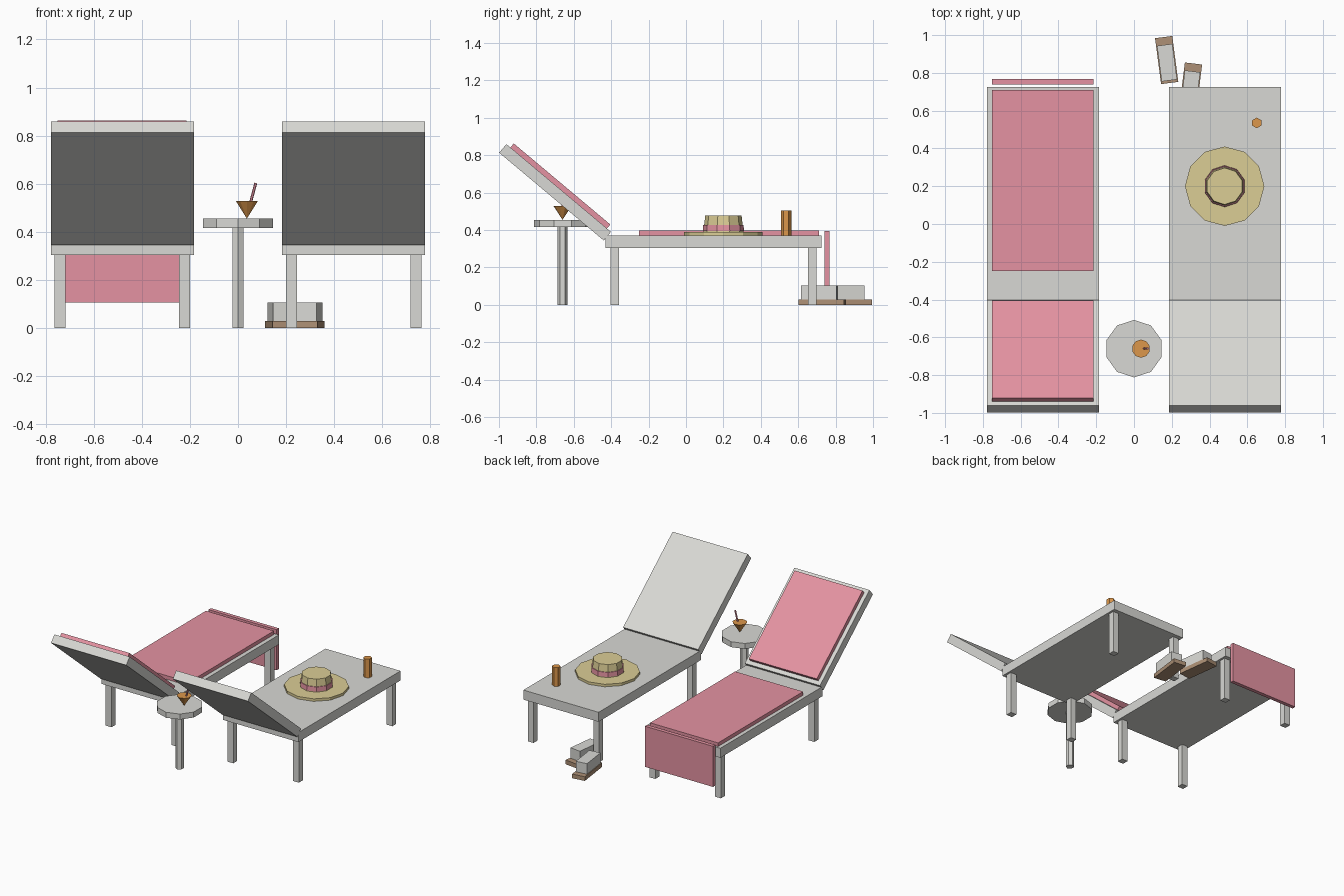
import bpy
from math import radians, sin, cos
from mathutils import Vector

if "Cube" in bpy.data.objects:
    bpy.data.objects.remove(bpy.data.objects["Cube"], do_unlink=True)


def material(name, rgb):
    m = bpy.data.materials.new(name)
    m.use_nodes = True
    m.diffuse_color = (*rgb, 1)
    m.node_tree.nodes["Principled BSDF"].inputs["Base Color"].default_value = (*rgb, 1)
    return m


WHITE = material("off_white", (0.69, 0.69, 0.66))
PINK = material("towel_pink", (0.78, 0.29, 0.36))
ORANGE = material("orange", (0.72, 0.31, 0.07))
STRAW = material("straw_yellow", (0.71, 0.61, 0.30))
BROWN = material("sole_brown", (0.42, 0.28, 0.18))


def finish(name, mat):
    o = bpy.context.object
    o.name = name
    o.data.materials.append(mat)
    return o


def box(name, mat, center, size, rot=(0, 0, 0)):
    bpy.ops.mesh.primitive_cube_add(size=1, location=center, rotation=rot)
    o = finish(name, mat)
    o.scale = size
    return o


def prism(name, mat, x, y, z0, z1, r0, r1, sides):
    bpy.ops.mesh.primitive_cone_add(vertices=sides, radius1=r0, radius2=r1,
                                    depth=z1 - z0, location=(x, y, (z0 + z1) / 2))
    return finish(name, mat)


# Loungers: deck, four legs and a reclined back
TILT = radians(-40)
BACK = Vector((0, -0.70, 0.602))
NORMAL = Vector((0, sin(-TILT), cos(TILT)))
DECK_TOP = 0.372
WIDTH = 0.594

for side, cx in (("right", -0.481), ("left", 0.481)):
    box(side + "_lounger_deck", WHITE, (cx, 0.147, 0.338), (WIDTH, 1.154, 0.068))
    box(side + "_lounger_back", WHITE, BACK + Vector((cx, 0, 0)),
        (WIDTH, 0.73, 0.06), (TILT, 0, 0))
    for sx in (-1, 1):
        for end, y in (("front", -0.381), ("rear", 0.674)):
            box(f"{side}_lounger_{end}_leg", WHITE,
                (cx + sx * 0.259, y, 0.152), (0.046, 0.045, 0.304))

# Towel: seat, hanging end and back
TX, TW = -0.482, 0.537
box("towel_seat", PINK, (TX, 0.23, 0.385), (TW, 0.96, 0.026))
box("towel_hanging_end", PINK, (TX, 0.753, 0.25), (TW, 0.027, 0.29))
box("towel_back", PINK, BACK + NORMAL * 0.044 + Vector((TX, 0, 0)),
    (TW, 0.674, 0.028), (TILT, 0, 0))

# Side table
TY = -0.66
prism("table_post", WHITE, 0, TY, 0, 0.416, 0.0275, 0.0275, 6)
prism("table_top", WHITE, 0, TY, 0.416, 0.455, 0.152, 0.152, 10)

# Drink with a leaning straw
prism("drink_glass", ORANGE, 0.037, TY, 0.455, 0.528, 0, 0.048, 10)
low, high = Vector((0.045, TY, 0.495)), Vector((0.074, TY, 0.603))
bpy.ops.mesh.primitive_cylinder_add(vertices=6, radius=0.006, depth=(high - low).length,
                                    location=(low + high) / 2,
                                    rotation=(high - low).to_track_quat('Z', 'Y').to_euler())
finish("drinking_straw", PINK)

# Sun hat
HX, HY = 0.48, 0.20
prism("hat_brim", STRAW, HX, HY, DECK_TOP, 0.39, 0.21, 0.21, 12)
prism("hat_crown", STRAW, HX, HY, 0.385, 0.478, 0.108, 0.097, 10)
prism("hat_band", PINK, HX, HY, 0.395, 0.427, 0.11, 0.108, 10)

# Bottle
prism("lotion_bottle", ORANGE, 0.65, 0.535, DECK_TOP, 0.506, 0.028, 0.028, 6)

# Shoes: sole with a shorter block upper set toward the heel
for side, x, y, deg in (("right", 0.173, 0.868, 7.5), ("left", 0.30, 0.728, -7)):
    a = radians(deg)
    along = Vector((-sin(a), cos(a), 0))
    base = Vector((x, y, 0))
    box(side + "_shoe_sole", BROWN, base + Vector((0, 0, 0.015)), (0.092, 0.245, 0.03), (0, 0, a))
    box(side + "_shoe_upper", WHITE, base - along * 0.014 + Vector((0, 0, 0.0675)),
        (0.082, 0.19, 0.075), (0, 0, a))
